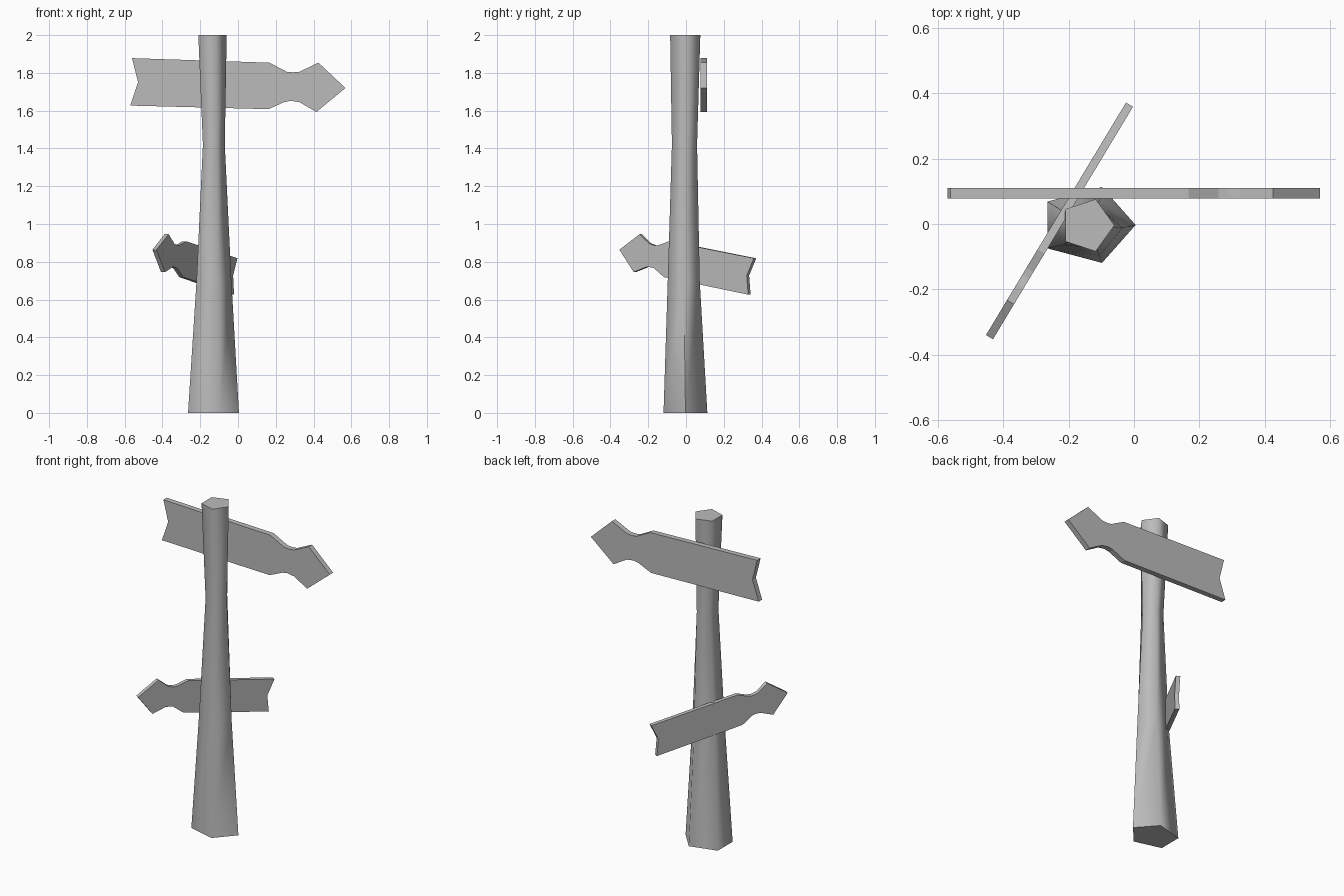
import bpy
import bmesh
from math import cos, sin, pi, radians, atan2
from mathutils import Matrix, Vector

cube = bpy.data.objects.get("Cube")
if cube:
    bpy.data.objects.remove(cube, do_unlink=True)

grey = bpy.data.materials.new("plain grey")
grey.use_nodes = True
colour = (0.5, 0.5, 0.5, 1)
grey.diffuse_color = colour
grey.node_tree.nodes["Principled BSDF"].inputs["Base Color"].default_value = colour


def finish(name, bm):
    bmesh.ops.recalc_face_normals(bm, faces=bm.faces)
    mesh = bpy.data.meshes.new(name)
    bm.to_mesh(mesh)
    bm.free()
    mesh.materials.append(grey)
    obj = bpy.data.objects.new(name, mesh)
    bpy.context.collection.objects.link(obj)
    return obj


# Five-sided post, pinched at the waist: z, centre x, centre y, radius x, radius y
rings = [(0, -0.144, -0.003, 0.149, 0.122),
         (0.7, -0.137, -0.012, 0.102, 0.089),
         (1.42, -0.134, -0.008, 0.064, 0.070),
         (2, -0.143, -0.004, 0.083, 0.084)]
bm = bmesh.new()
loops = []
for z, cx, cy, rx, ry in rings:
    loops.append([bm.verts.new((cx + rx * cos(k * 2 * pi / 5),
                                cy + ry * sin(k * 2 * pi / 5), z)) for k in range(5)])
for low, high in zip(loops, loops[1:]):
    for k in range(5):
        n = (k + 1) % 5
        bm.faces.new((low[k], low[n], high[n], high[k]))
bm.faces.new(loops[0][::-1])
bm.faces.new(loops[-1])
post = finish("post", bm)

# Smooth sides, crisp end caps
bpy.ops.object.select_all(action="DESELECT")
post.select_set(True)
bpy.context.view_layer.objects.active = post
bpy.ops.object.shade_smooth_by_angle(angle=radians(80))

# Arrow board outline, x along the board and z up, centred on the origin
outline = [(-0.561, 0.142), (-0.529, 0.015), (-0.571, -0.109), (0.161, -0.128),
           (0.246, -0.09), (0.28, -0.084), (0.325, -0.091), (0.415, -0.143),
           (0.569, -0.016), (0.426, 0.118), (0.325, 0.07), (0.29, 0.067),
           (0.258, 0.07), (0.167, 0.118)]


def arrow_board(name, matrix, thickness):
    bm = bmesh.new()
    face = bm.faces.new([bm.verts.new((x, -thickness / 2, z)) for x, z in outline])
    ext = bmesh.ops.extrude_face_region(bm, geom=[face])
    moved = [v for v in ext["geom"] if isinstance(v, bmesh.types.BMVert)]
    bmesh.ops.translate(bm, verts=moved, vec=(0, thickness, 0))
    bmesh.ops.transform(bm, matrix=matrix, verts=bm.verts)
    return finish(name, bm)


arrow_board("upper_arrow_board", Matrix.Translation((0, 0.094, 1.736)), 0.033)

# Lower board is smaller, turned over, tilted up and swung around the post
lower = (Matrix.Translation((-0.232, 0.003, 0.793))
         @ Matrix.Rotation(atan2(-0.699, -0.421), 4, "Z")
         @ Matrix.Rotation(radians(-8.1), 4, "Y")
         @ Matrix.Rotation(pi, 4, "X")
         @ Matrix.Diagonal(Vector((0.727, 1, 0.78, 1))))
arrow_board("lower_arrow_board", lower, 0.025)
